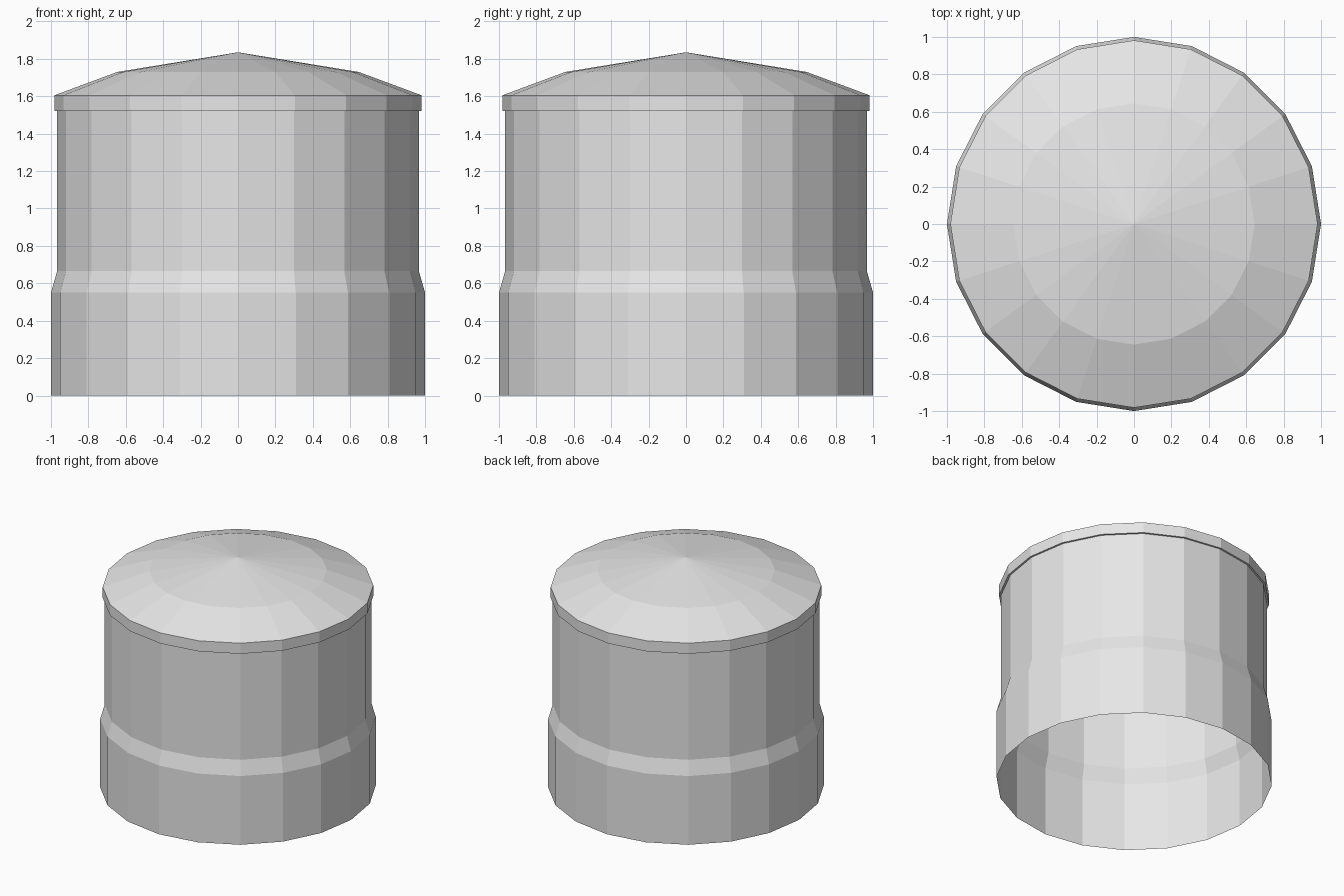
import bpy
import bmesh
from math import cos, sin, pi

SIDES = 20

if "Cube" in bpy.data.objects:
    bpy.data.objects.remove(bpy.data.objects["Cube"], do_unlink=True)

# Single pale grey material
grey = bpy.data.materials.new("pale_grey")
grey.use_nodes = True
color = (0.8, 0.8, 0.8, 1.0)
grey.diffuse_color = color
grey.node_tree.nodes["Principled BSDF"].inputs["Base Color"].default_value = color


def lathe(name, profile):
    """Revolve (radius, height) pairs, listed bottom to top; radius 0 is an apex."""
    bm = bmesh.new()
    rings = []
    for r, z in profile:
        if r == 0:
            rings.append([bm.verts.new((0, 0, z))] * SIDES)
        else:
            rings.append([bm.verts.new((r * cos(2 * pi * i / SIDES),
                                        r * sin(2 * pi * i / SIDES), z))
                          for i in range(SIDES)])
    for low, high in zip(rings, rings[1:]):
        for i in range(SIDES):
            j = (i + 1) % SIDES
            corners = [low[i], low[j], high[j], high[i]]
            bm.faces.new(list(dict.fromkeys(corners)))
    mesh = bpy.data.meshes.new(name)
    bm.to_mesh(mesh)
    bm.free()
    mesh.materials.append(grey)
    obj = bpy.data.objects.new(name, mesh)
    bpy.context.collection.objects.link(obj)
    return obj


# Open-bottomed wall with a wider base and sloped shoulder
lathe("tank_wall", [(1.0, 0), (1.0, 0.55), (0.967, 0.665), (0.967, 1.52)])

# Overhanging lid: lip, rim, shallow slope and low cone
lathe("lid", [(0.967, 1.52), (0.982, 1.52), (0.982, 1.605),
              (0.645, 1.73), (0, 1.835)])
